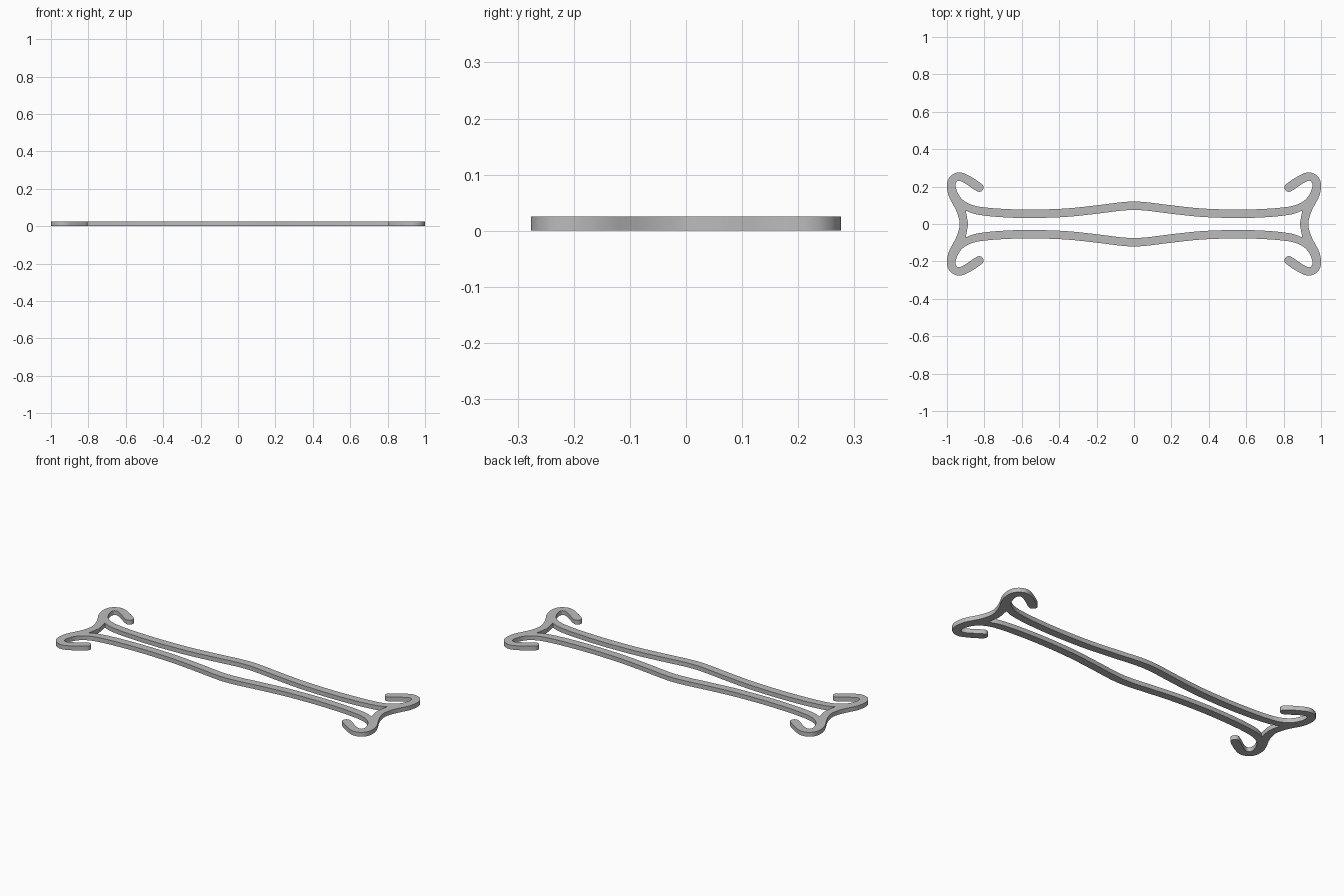
import bpy, bmesh, math

cube = bpy.data.objects.get("Cube")
if cube:
    bpy.data.objects.remove(cube, do_unlink=True)

THICKNESS = 0.025
TIP, TIP_R = (0.828, 0.195), 0.023

grey = bpy.data.materials.new("plain grey")
grey.use_nodes = True
colour = (0.5, 0.5, 0.5, 1)
grey.diffuse_color = colour
grey.node_tree.nodes["Principled BSDF"].inputs["Base Color"].default_value = colour

# Upper edge of the bar, then round the inside of the hook
bar_edge = [(0, .12), (.06, .117), (.15, .106), (.25, .094), (.35, .084),
            (.45, .079), (.57, .077), (.7, .081), (.8, .089), (.86, .1),
            (.9, .118), (.93, .145), (.948, .18), (.954, .205), (.951, .222),
            (.942, .23), (.93, .23), (.915, .224)]
# Round hook tip
tip = [(TIP[0] + TIP_R * math.cos(math.radians(a)),
        TIP[1] + TIP_R * math.sin(math.radians(a))) for a in range(-57, -238, -30)]
# Outside of the hook, down to the middle of the end piece
hook_edge = [(.895, .265), (.915, .273), (.935, .276), (.96, .27), (.983, .254),
             (.996, .232), (1, .205), (.996, .17), (.985, .137), (.965, .1),
             (.95, .07), (.938, .035), (.932, 0)]
# Long opening between the two bars, with a pointed corner
opening = [(0, .075), (.06, .072), (.15, .061), (.25, .049), (.35, .039),
           (.45, .034), (.57, .032), (.7, .036), (.8, .045), (.86, .056),
           (.9, .072), (.893, .035), (.888, 0)]
CORNER = (.9, .072)


def mirror_quarter(pts):
    """Turn a quarter outline into a full closed loop."""
    half = pts + [(x, -y) for x, y in reversed(pts[:-1])]
    return half + [(-x, y) for x, y in reversed(half[1:-1])]


def add_loop(curve, quarter):
    pts = mirror_quarter(quarter)
    spline = curve.splines.new('BEZIER')
    spline.bezier_points.add(len(pts) - 1)
    spline.use_cyclic_u = True
    for bp, (x, y) in zip(spline.bezier_points, pts):
        bp.co = (x, y, 0)
        kind = 'VECTOR' if (abs(x), abs(y)) == CORNER else 'AUTO'
        bp.handle_left_type = bp.handle_right_type = kind


# Flat filled outline with thickness
outline = bpy.data.curves.new("frame_outline", 'CURVE')
outline.dimensions = '2D'
outline.fill_mode = 'BOTH'
outline.resolution_u = 4
outline.extrude = THICKNESS / 2
add_loop(outline, bar_edge + tip + hook_edge)
add_loop(outline, opening)
source = bpy.data.objects.new("frame_outline", outline)
bpy.context.collection.objects.link(source)
bpy.context.view_layer.update()

# Turn the outline into one welded mesh
depsgraph = bpy.context.evaluated_depsgraph_get()
mesh = bpy.data.meshes.new_from_object(source.evaluated_get(depsgraph))
bpy.data.objects.remove(source, do_unlink=True)
bm = bmesh.new()
bm.from_mesh(mesh)
bmesh.ops.remove_doubles(bm, verts=bm.verts, dist=0.0001)
bmesh.ops.translate(bm, verts=bm.verts, vec=(0, 0, THICKNESS / 2))
bmesh.ops.recalc_face_normals(bm, faces=bm.faces)
for f in bm.faces:
    f.material_index = 0
bm.to_mesh(mesh)
bm.free()
mesh.materials.clear()
mesh.materials.append(grey)

frame = bpy.data.objects.new("hooked_frame", mesh)
bpy.context.collection.objects.link(frame)
bpy.context.view_layer.objects.active = frame
frame.select_set(True)
bpy.ops.object.shade_smooth_by_angle(angle=math.radians(35))
